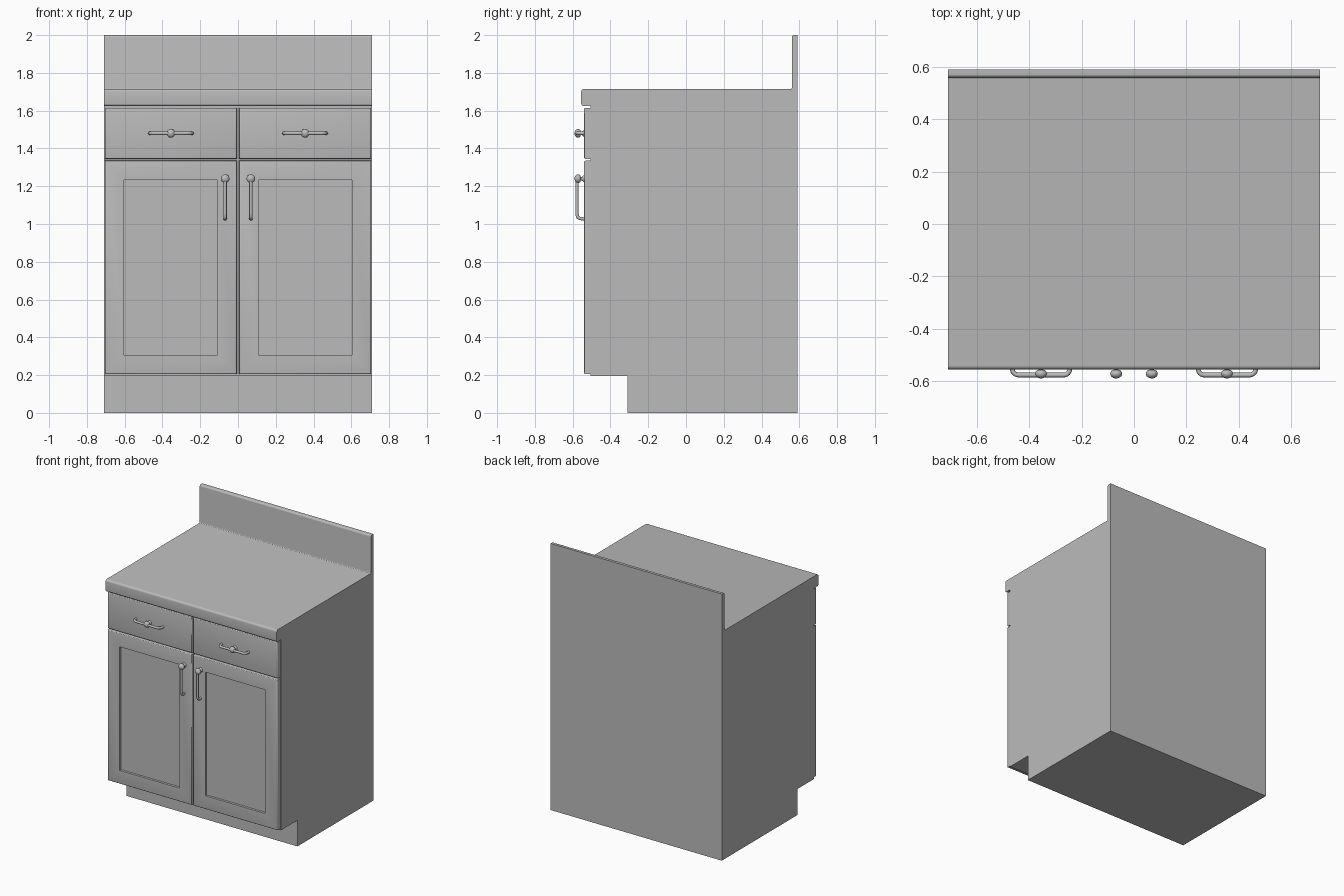
import bpy, bmesh, math
from mathutils import Matrix, Vector

old = bpy.data.objects.get("Cube")
if old:
    bpy.data.objects.remove(old, do_unlink=True)

grey = bpy.data.materials.new("plain grey")
grey.use_nodes = True
GREY = (0.5, 0.5, 0.5, 1)
grey.diffuse_color = GREY
grey.node_tree.nodes["Principled BSDF"].inputs["Base Color"].default_value = GREY

HALF = 0.71       # half the cabinet width
FACE = -0.54      # plane of the door and drawer fronts
FRAME = -0.505    # plane of the carcass front


def finish(name, bm, angle=40):
    bmesh.ops.recalc_face_normals(bm, faces=bm.faces)
    mesh = bpy.data.meshes.new(name)
    bm.to_mesh(mesh)
    bm.free()
    obj = bpy.data.objects.new(name, mesh)
    bpy.context.collection.objects.link(obj)
    mesh.materials.append(grey)
    bpy.ops.object.select_all(action="DESELECT")
    obj.select_set(True)
    bpy.context.view_layer.objects.active = obj
    bpy.ops.object.shade_smooth_by_angle(angle=math.radians(angle))
    return obj


def extruded(name, profile, rounded=()):
    """Extrude a (y, z) profile across the width; rounded maps corners to radii."""
    bm = bmesh.new()
    face = bm.faces.new([bm.verts.new((-HALF, y, z)) for y, z in profile])
    out = bmesh.ops.extrude_face_region(bm, geom=[face])
    for v in out["geom"]:
        if isinstance(v, bmesh.types.BMVert):
            v.co.x = HALF
    for index, radius in rounded:
        y, z = profile[index]
        edges = [e for e in bm.edges
                 if all(abs(v.co.y - y) + abs(v.co.z - z) < 1e-5 for v in e.verts)]
        bmesh.ops.bevel(bm, geom=edges, offset=radius, segments=5, profile=0.5,
                        affect="EDGES")
    return finish(name, bm)


def front_panel(name, x0, x1, z0, z1, recess=0):
    """Front with softened edges and, optionally, a recessed centre panel."""
    soft = 0.008
    bm = bmesh.new()
    size = Vector((x1 - x0, FRAME - FACE, z1 - z0))
    centre = Vector(((x0 + x1) / 2, (FRAME + FACE) / 2, (z0 + z1) / 2))
    bmesh.ops.create_cube(bm, size=1, matrix=Matrix.Translation(centre)
                          @ Matrix.Diagonal(size).to_4x4())
    edges = [e for e in bm.edges if all(v.co.y < FACE + 0.001 for v in e.verts)]
    bmesh.ops.bevel(bm, geom=edges, offset=soft, segments=3, profile=0.5, affect="EDGES")
    if recess:
        bm.normal_update()
        front = max((f for f in bm.faces if f.normal.y < -0.99), key=lambda f: f.calc_area())
        bmesh.ops.inset_region(bm, faces=[front], thickness=recess - soft)
        bmesh.ops.inset_region(bm, faces=[front], thickness=0.002, depth=-0.014)
    return finish(name, bm)


def knob(name, x, z):
    """Turned knob on a flared stem, pointing forward."""
    outline = [(0.017, 0), (0.016, 0.005), (0.010, 0.009), (0.009, 0.017)]
    for i in range(1, 9):
        a = math.radians(25 + 155 * i / 8)
        outline.append((0.023 * math.sin(a), 0.032 - 0.018 * math.cos(a)))
    outline[-1] = (0, 0.05)
    bm = bmesh.new()
    verts = [bm.verts.new((x + r, FACE - d, z)) for r, d in outline]
    edges = [bm.edges.new(pair) for pair in zip(verts, verts[1:])]
    bmesh.ops.spin(bm, geom=verts + edges, cent=(x, FACE, z), axis=(0, 1, 0),
                   angle=math.tau, steps=20)
    bmesh.ops.remove_doubles(bm, verts=bm.verts, dist=1e-5)
    return finish(name, bm, 60)


def bar(name, path, radius=0.009):
    """Round rod following a rounded path of points."""
    curve = bpy.data.curves.new(name, "CURVE")
    curve.dimensions = "3D"
    curve.bevel_depth = radius
    curve.bevel_resolution = 3
    curve.use_fill_caps = True
    spline = curve.splines.new("NURBS")
    spline.points.add(len(path) - 1)
    for point, co in zip(spline.points, path):
        point.co = (*co, 1)
    spline.use_endpoint_u = True
    spline.order_u = 3
    spline.resolution_u = 6
    curve.materials.append(grey)
    obj = bpy.data.objects.new(name, curve)
    bpy.context.collection.objects.link(obj)


# Carcass with toe recess
extruded("carcass", [(-0.31, 0), (0.59, 0), (0.59, 1.625), (FRAME, 1.625),
                     (FRAME, 0.195), (-0.31, 0.195)])

# Worktop and upstand in one piece
extruded("worktop_and_backsplash",
         [(-0.555, 1.625), (0.59, 1.625), (0.59, 2), (0.56, 2), (0.56, 1.715),
          (-0.555, 1.715)],
         rounded=[(0, 0.012), (5, 0.015), (3, 0.012), (4, 0.006)])

OUT = FACE - 0.037   # centre line of the handle bars
for side, s in (("left", 1), ("right", -1)):
    x0, x1 = sorted((s * 0.006, s * 0.705))
    # Drawer front, bow handle and knob
    front_panel(side + "_drawer_front", x0, x1, 1.345, 1.615)
    mid, z = s * 0.355, 1.48
    ends = [(0.112, FACE + 0.005), (0.112, FACE - 0.018), (0.098, OUT), (0.07, OUT)]
    path = [(mid - dx, y, z) for dx, y in ends] + [(mid + dx, y, z) for dx, y in ends[::-1]]
    bar(side + "_drawer_handle", path)
    knob(side + "_drawer_knob", mid, z)

    # Door with recessed panel, drop handle and knob
    front_panel(side + "_door", x0, x1, 0.205, 1.335, recess=0.14)
    x, top, low = s * 0.068, 1.24, 1.027
    bar(side + "_door_handle", [(x, OUT, top), (x, OUT, low + 0.05), (x, OUT, low + 0.015),
                                (x, FACE - 0.025, low), (x, FACE + 0.005, low)])
    knob(side + "_door_knob", x, top)
